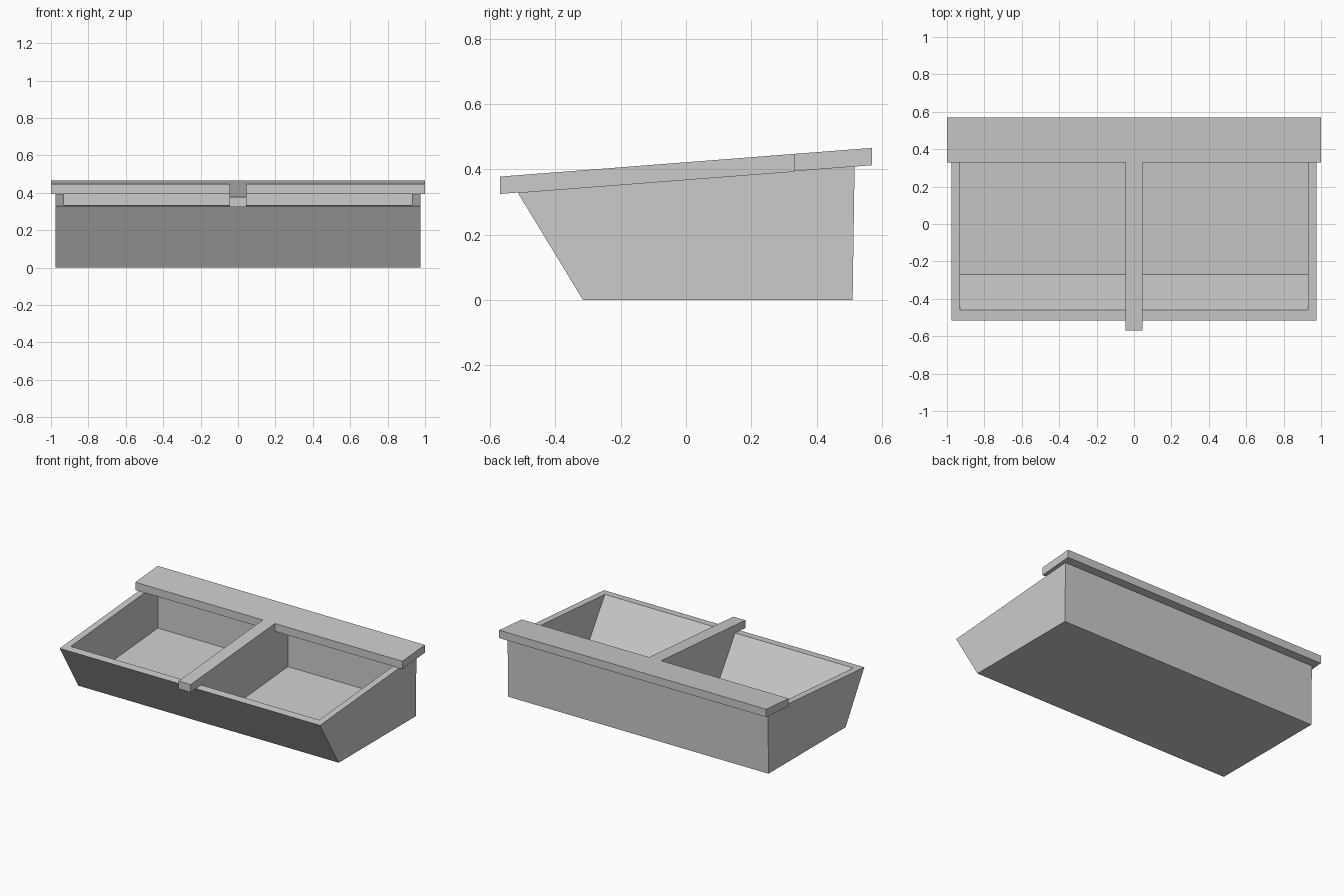
import bpy, bmesh

if "Cube" in bpy.data.objects:
    bpy.data.objects.remove(bpy.data.objects["Cube"])

SLOPE = 0.0772          # tilt of the rim and top boards


def rim(y):
    return 0.369 + SLOPE * y


def prism(name, points, direction):
    """Extrude a planar outline along a direction vector."""
    bm = bmesh.new()
    face = bm.faces.new([bm.verts.new(p) for p in points])
    new = bmesh.ops.extrude_face_region(bm, geom=[face])["geom"]
    verts = [v for v in new if isinstance(v, bmesh.types.BMVert)]
    bmesh.ops.translate(bm, verts=verts, vec=direction)
    bmesh.ops.recalc_face_normals(bm, faces=bm.faces)
    mesh = bpy.data.meshes.new(name)
    bm.to_mesh(mesh)
    bm.free()
    obj = bpy.data.objects.new(name, mesh)
    bpy.context.collection.objects.link(obj)
    return obj


def side_prism(name, profile, x0, x1):
    return prism(name, [(x0, y, z) for y, z in profile], (x1 - x0, 0, 0))


# Outer trough with raked front and sloping rim
trough = side_prism("trough", [(-0.315, 0), (0.51, 0), (0.516, rim(0.516)),
                               (-0.515, rim(-0.515))], -0.975, 0.975)

# Two compartments, leaving a divider in the middle
cavity = [(-0.269, 0.045), (0.47, 0.102), (0.474, 0.5), (-0.571, 0.5)]
for side, x0, x1 in (("left", -0.93, -0.045), ("right", 0.045, 0.93)):
    cutter = side_prism(side + "_compartment_cutter", cavity, x0, x1)
    cutter.hide_render = True
    cutter.hide_set(True)
    mod = trough.modifiers.new(side + "_compartment", "BOOLEAN")
    mod.operation = "DIFFERENCE"
    mod.solver = "EXACT"
    mod.object = cutter

# T-shaped top board: back shelf plus centre rail
outline = [(-0.045, -0.57), (0.045, -0.57), (0.045, 0.33), (1, 0.33),
           (1, 0.57), (-1, 0.57), (-1, 0.33), (-0.045, 0.33)]
prism("top_board", [(x, y, rim(y)) for x, y in outline], (0, 0, 0.053))
